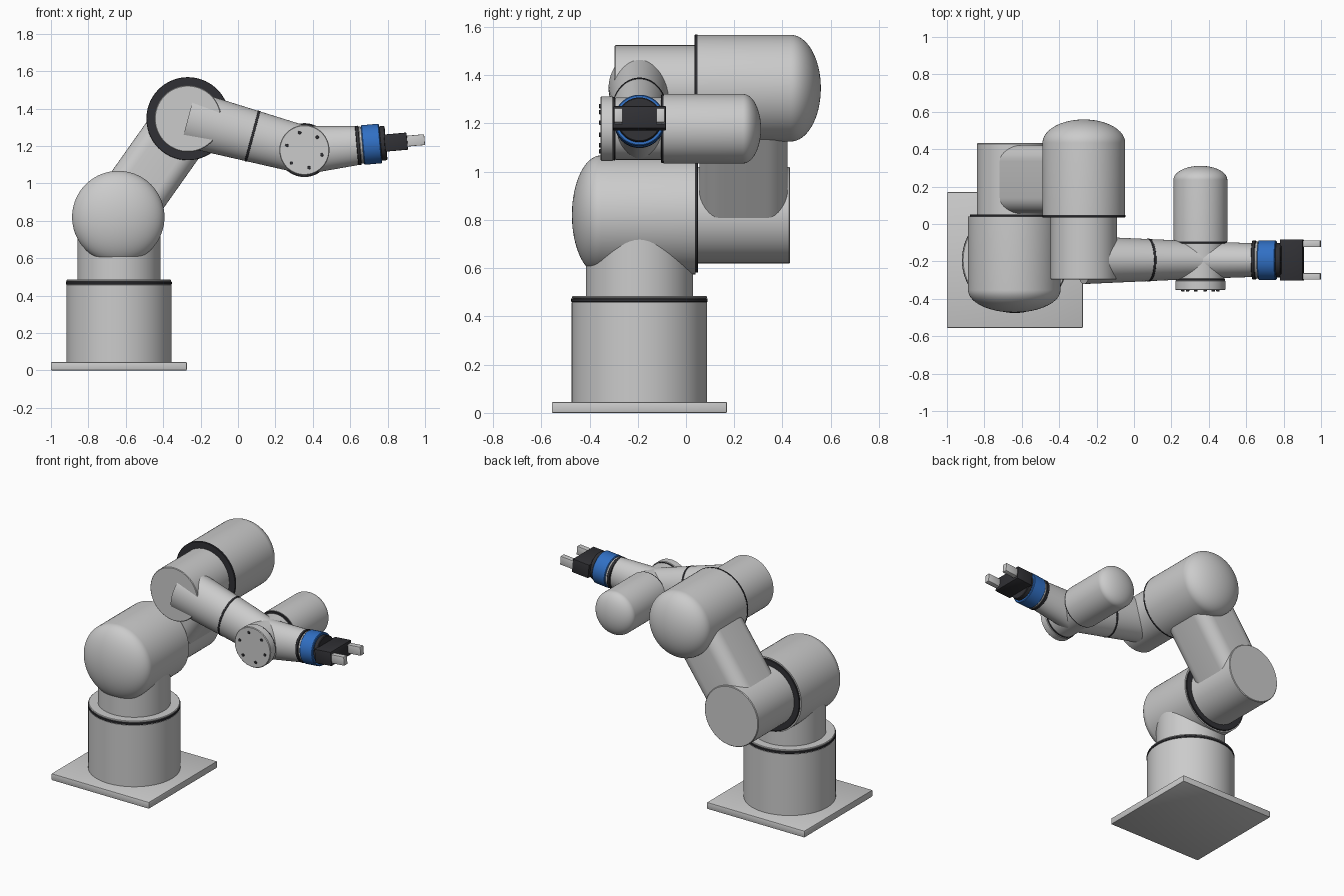
import bpy, bmesh
from math import radians, sin, cos, pi
from mathutils import Vector, Matrix

if "Cube" in bpy.data.objects:
    bpy.data.objects.remove(bpy.data.objects["Cube"])

Y = Vector((0, 1, 0))
CY = -0.193          # centre plane of base, forearm and gripper


def material(name, rgb):
    m = bpy.data.materials.new(name)
    m.diffuse_color = (*rgb, 1)
    m.use_nodes = True
    m.node_tree.nodes["Principled BSDF"].inputs["Base Color"].default_value = m.diffuse_color
    return m


DARK = material("dark", (0.03, 0.03, 0.035))
BLUE = material("blue", (0.03, 0.16, 0.55))


def frame(origin, d):
    """Local z runs along d, local x along world y (world x if d is y)."""
    d = Vector(d).normalized()
    u = Vector((1, 0, 0)) if abs(d.y) > 0.9 else Y
    v = d.cross(u)
    m = Matrix((u, v, d)).transposed().to_4x4()
    m.translation = origin
    return m


def finish(name, bm, mat):
    bmesh.ops.recalc_face_normals(bm, faces=bm.faces)
    me = bpy.data.meshes.new(name)
    bm.to_mesh(me)
    bm.free()
    me.shade_smooth()
    me.set_sharp_from_angle(angle=radians(32))
    if mat:
        me.materials.append(mat)
    ob = bpy.data.objects.new(name, me)
    bpy.context.collection.objects.link(ob)
    return ob


def lathe(name, origin, d, profile, mat=None, n=72):
    """profile: (distance along axis, radius u, radius v)"""
    bm = bmesh.new()
    m = frame(origin, d)
    rings = []
    for t, a, b in profile:
        rings.append([bm.verts.new(m @ Vector((a * cos(2 * pi * i / n), b * sin(2 * pi * i / n), t)))
                      for i in range(n)])
    for p, q in zip(rings, rings[1:]):
        for i in range(n):
            j = (i + 1) % n
            bm.faces.new((p[i], p[j], q[j], q[i]))
    bm.faces.new(rings[0])
    bm.faces.new(rings[-1])
    return finish(name, bm, mat)


def cyl(name, origin, d, t0, t1, r, mat=None, edge=0.004, n=72):
    e = min(edge, (t1 - t0) / 3)
    return lathe(name, origin, d, [(t0, r - e, r - e), (t0 + e, r, r), (t1 - e, r, r), (t1, r - e, r - e)], mat, n)


def domed(name, origin, d, length, r, depth):
    """Cylinder whose far end closes in an elliptical dome."""
    prof = [(0, r, r)]
    for i in range(17):
        a = radians(89) * i / 16
        prof.append((length - depth + depth * sin(a), r * cos(a), r * cos(a)))
    return lathe(name, origin, d, prof)


def box(name, origin, d, lo, hi, mat=None, bevel=0.004, long_only=False, seg=2):
    bm = bmesh.new()
    bmesh.ops.create_cube(bm, size=1)
    for v in bm.verts:
        v.co = Vector([lo[k] if v.co[k] < 0 else hi[k] for k in range(3)])
    edges = [e for e in bm.edges if not long_only or abs((e.verts[0].co - e.verts[1].co).z) > 1e-4]
    bmesh.ops.bevel(bm, geom=edges, offset=bevel, segments=seg, profile=0.5, affect='EDGES')
    bm.transform(frame(origin, d))
    return finish(name, bm, mat)


# base plate, pedestal and turning neck
base = Vector((-0.637, CY, 0))
UP = (0, 0, 1)
box("base_plate", base, UP, (-0.363, -0.363, 0), (0.363, 0.363, 0.045), bevel=0.005)
cyl("pedestal", base, UP, 0.04, 0.462, 0.281)
cyl("pedestal_seal", base, UP, 0.46, 0.475, 0.283, DARK, 0.002)
cyl("pedestal_rim", base, UP, 0.474, 0.485, 0.28)
cyl("neck", base, UP, 0.48, 0.82, 0.222)

# shoulder motor and arm hub
SH, EL = (-0.64, 0.82), (-0.268, 1.346)
domed("shoulder_motor", (SH[0], 0.04, SH[1]), -Y, 0.513, 0.247, 0.12)
cyl("shoulder_seal", (SH[0], 0, SH[1]), Y, 0.038, 0.05, 0.238, DARK, 0.002)
cyl("shoulder_hub", (SH[0], 0, SH[1]), Y, 0.045, 0.432, 0.2)

# upper arm
arm = Vector((EL[0] - SH[0], 0, EL[1] - SH[1]))
box("upper_arm", (SH[0], 0.238, SH[1]), arm, (-0.183, -0.17, 0), (0.183, 0.17, arm.length),
    bevel=0.085, long_only=True, seg=8)

# elbow motor and forearm hub
domed("elbow_motor", (EL[0], 0.048, EL[1]), Y, 0.511, 0.221, 0.125)
cyl("elbow_seal", (EL[0], 0, EL[1]), Y, 0.036, 0.049, 0.222, DARK, 0.002)
cyl("forearm_hub", (EL[0], 0, EL[1]), Y, -0.297, 0.04, 0.178)

# forearm: oval tapering tube with a seam ring
WR = Vector((0.355, CY, 1.178))
el = Vector((EL[0], CY, EL[1]))
fore = WR - el
L = fore.length


def oval(t, extra=0.0):
    k = t / L
    return (t, 0.128 - 0.028 * k + extra, 0.152 - 0.025 * k + extra)


lathe("forearm", el, fore, [oval(0), oval(L)])
lathe("forearm_seam", el, fore, [oval(0.351, 0.001), oval(0.352, 0.002), oval(0.363, 0.002), oval(0.364, 0.001)], DARK)

# wrist joint along y
W0 = (WR.x, 0, WR.z)
cyl("wrist_body", W0, Y, -0.296, -0.09, 0.129)
cyl("wrist_cap_seal", W0, Y, -0.302, -0.294, 0.131, DARK, 0.001)
cyl("wrist_cap", W0, Y, -0.354, -0.301, 0.134)
cyl("wrist_motor_seal", W0, Y, -0.103, -0.092, 0.142, DARK, 0.002)
domed("wrist_motor", (WR.x, -0.093, WR.z), Y, 0.404, 0.144, 0.075)
for i in range(6):
    a = radians(-15 + 60 * i)
    cyl(f"wrist_bolt_{i + 1}", (WR.x + 0.097 * cos(a), 0, WR.z + 0.097 * sin(a)), Y,
        -0.36, -0.35, 0.009, DARK, 0.001, 12)

# wrist tube and tool flange
T = Vector((cos(radians(5)), 0, sin(radians(5))))
lathe("wrist_tube", WR, T, [(0, 0.1, 0.129), (0.288, 0.09, 0.104)])
cyl("tool_seal", WR, T, 0.28, 0.298, 0.105, DARK, 0.002)
cyl("tool_spacer", WR, T, 0.297, 0.314, 0.099)
cyl("tool_collar", WR, T, 0.312, 0.408, 0.106, BLUE)
cyl("tool_flange", WR, T, 0.406, 0.438, 0.092, DARK)

# gripper
box("gripper_body", WR, T, (-0.11, -0.046, 0.43), (0.11, 0.046, 0.552), DARK)
for name, s in (("left", 1), ("right", -1)):
    lo, hi = sorted((s * 0.07, s * 0.105))
    box(f"gripper_finger_{name}", WR, T, (lo, -0.029, 0.545), (hi, 0.029, 0.645), bevel=0.003)
